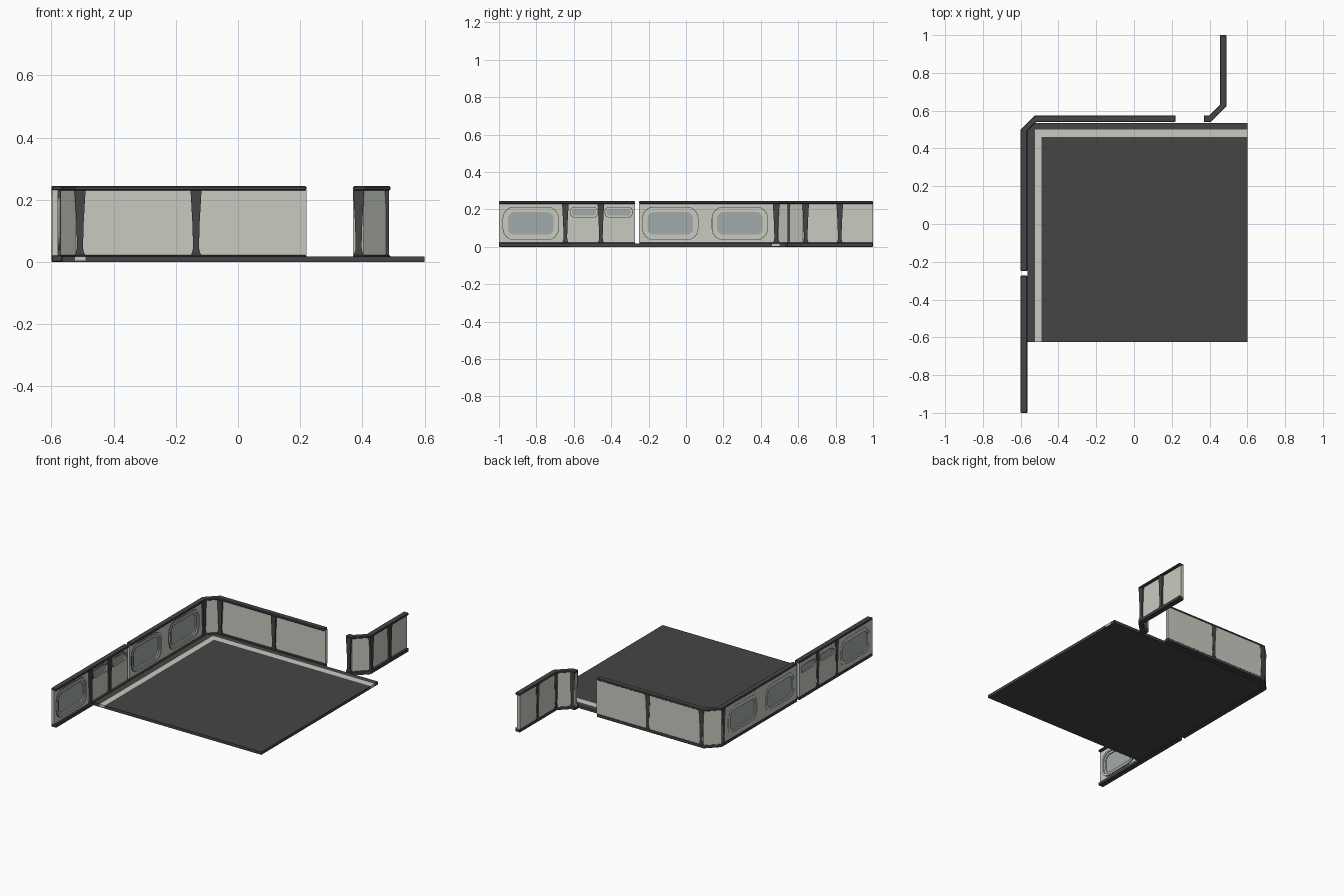
import bpy, bmesh
from math import cos, sin, pi, radians
from mathutils import Matrix, Vector

if "Cube" in bpy.data.objects:
    bpy.data.objects.remove(bpy.data.objects["Cube"])


def material(name, rgb):
    m = bpy.data.materials.new(name)
    m.diffuse_color = (*rgb, 1)
    m.use_nodes = True
    m.node_tree.nodes["Principled BSDF"].inputs["Base Color"].default_value = m.diffuse_color
    return m


DARK = material("dark_grey", (0.06, 0.06, 0.06))
LIGHT = material("pale_panel", (0.58, 0.60, 0.53))
GLASS = material("window_glass", (0.36, 0.41, 0.41))

# Drawing planes: (u, v, depth) to world axes
XY = Matrix.Identity(3)
YZ = Matrix(((0, 0, 1), (1, 0, 0), (0, 1, 0)))
XZ = Matrix(((1, 0, 0), (0, 0, 1), (0, 1, 0)))


def plate(name, loops, d0, d1, mat, plane=XY, bevel=0):
    """Extrude an outline (with optional holes) between two depths."""
    bm = bmesh.new()
    edges = []
    for loop in loops:
        vs = [bm.verts.new(plane @ Vector((u, v, d0))) for u, v in loop]
        if len(loops) == 1:
            bm.faces.new(vs)
        else:
            edges += [bm.edges.new((vs[i - 1], vs[i])) for i in range(len(vs))]
    if edges:
        bmesh.ops.triangle_fill(bm, edges=edges, use_beauty=True)
    ext = bmesh.ops.extrude_face_region(bm, geom=bm.faces[:], use_keep_orig=True)
    moved = [g for g in ext["geom"] if isinstance(g, bmesh.types.BMVert)]
    bmesh.ops.translate(bm, vec=plane @ Vector((0, 0, d1 - d0)), verts=moved)
    bmesh.ops.recalc_face_normals(bm, faces=bm.faces[:])
    me = bpy.data.meshes.new(name)
    bm.to_mesh(me)
    bm.free()
    me.materials.append(mat)
    ob = bpy.data.objects.new(name, me)
    bpy.context.collection.objects.link(ob)
    if bevel:
        b = ob.modifiers.new("edge", "BEVEL")
        b.width, b.segments, b.limit_method = bevel, 1, "ANGLE"
    return ob


def rect(u0, u1, v0, v1):
    return [(u0, v0), (u1, v0), (u1, v1), (u0, v1)]


def rounded(cu, cv, w, h, r, n=4):
    pts = []
    for k, (su, sv) in enumerate(((1, 1), (-1, 1), (-1, -1), (1, -1))):
        for i in range(n + 1):
            a = (k + i / n) * pi / 2
            pts.append((cu + su * (w / 2 - r) + r * cos(a),
                        cv + sv * (h / 2 - r) + r * sin(a)))
    return pts


def band(outer, inner, t0, t1):
    """Plan outline of the strip between two matching paths."""
    mix = lambda t: [tuple(Vector(a).lerp(Vector(b), t)) for a, b in zip(outer, inner)]
    return mix(t0) + mix(t1)[::-1]


# Floor: slab, dark centre, pale L-shaped stripe and dark border
E, S = 0.6, -0.625
plate("floor_slab", [[(-0.565, S), (E, S), (E, 0.535), (-0.525, 0.535), (-0.565, 0.495)]],
      0, 0.004, DARK)
plate("floor_centre", [rect(-0.49, E, S, 0.46)], 0.004, 0.018, DARK)
plate("floor_stripe", [[(-0.525, S), (-0.49, S), (-0.49, 0.46), (E, 0.46), (E, 0.5), (-0.525, 0.5)]],
      0.002, 0.018, LIGHT)
plate("floor_border", [[(-0.565, S), (-0.525, S), (-0.525, 0.5), (E, 0.5), (E, 0.535),
                        (-0.525, 0.535), (-0.565, 0.495)]], 0.004, 0.018, DARK)

# Wall runs: outer face path and inner face path
runs = {
    "window_wall": ([(-0.6, -1), (-0.6, -0.272)], [(-0.565, -1), (-0.565, -0.272)]),
    "corner_wall": ([(-0.6, -0.25), (-0.6, 0.5), (-0.525, 0.575), (0.22, 0.575)],
                    [(-0.565, -0.25), (-0.565, 0.493), (-0.518, 0.54), (0.22, 0.54)]),
    "passage_wall": ([(0.37, 0.575), (0.4, 0.575), (0.455, 0.63), (0.455, 1)],
                     [(0.37, 0.54), (0.407, 0.54), (0.49, 0.623), (0.49, 1)]),
}
for name, (a, b) in runs.items():
    plate(name + "_bottom_rail", [band(a, b, 0, 1)], 0, 0.022, DARK, bevel=0.003)
    plate(name + "_top_rail", [band(a, b, 0, 1)], 0.23, 0.244, DARK, bevel=0.003)

# Plain panels
a, b = runs["corner_wall"]
plate("back_panel", [band(a[1:], b[1:], 0.04, 0.6)], 0.02, 0.232, LIGHT)
a, b = runs["passage_wall"]
plate("passage_panel", [band(a, b, 0.04, 0.6)], 0.02, 0.232, LIGHT)

# Windowed panels on the left wall: (y centre, z centre, width, height, radius, rim)
big = lambda y: (y, 0.125, 0.295, 0.172, 0.058, 0.013)
small = lambda y: (y, 0.185, 0.145, 0.052, 0.022, 0.004)
for name, y0, y1, wins in (
        ("front_panel", -1, -0.272, [big(-0.83), small(-0.545), small(-0.36)]),
        ("rear_panel", -0.25, 0.5, [big(-0.084), big(0.288)])):
    holes = []
    for y, z, w, h, r, m in wins:
        ring = [rounded(y, z, w - 2 * m * k, h - 2 * m * k, r - m * k) for k in range(3)]
        holes.append(ring[0])
        plate("window_frame", [ring[0], ring[1]], -0.6, -0.573, LIGHT, YZ)
        plate("window_step", [ring[1], ring[2]], -0.597, -0.58, LIGHT, YZ)
        plate("window_seal", [rounded(y, z, w + 0.006, h + 0.006, r + 0.003), ring[0]],
              -0.597, -0.577, DARK, YZ)
        plate("window_glass", [ring[2]], -0.591, -0.587, GLASS, YZ)
    plate(name, [rect(y0, y1, 0.02, 0.232)] + holes, -0.5985, -0.579, LIGHT, YZ)

# Tapered pillars, wide at the top with a flared foot
half = [(0.017, 0.02), (0.011, 0.036), (0.0095, 0.05), (0.012, 0.13), (0.0165, 0.21), (0.018, 0.232)]


def pillar(u, d0, d1, plane):
    outline = [(u + w, z) for w, z in half] + [(u - w, z) for w, z in half[::-1]]
    plate("pillar", [outline], d0, d1, DARK, plane)


for y in (-0.645, -0.455, 0.482):
    pillar(y, -0.6, -0.569, YZ)
for x in (-0.508, -0.135, 0.388):
    pillar(x, 0.544, 0.575, XZ)
for y in (0.64, 0.822):
    pillar(y, 0.455, 0.486, YZ)
